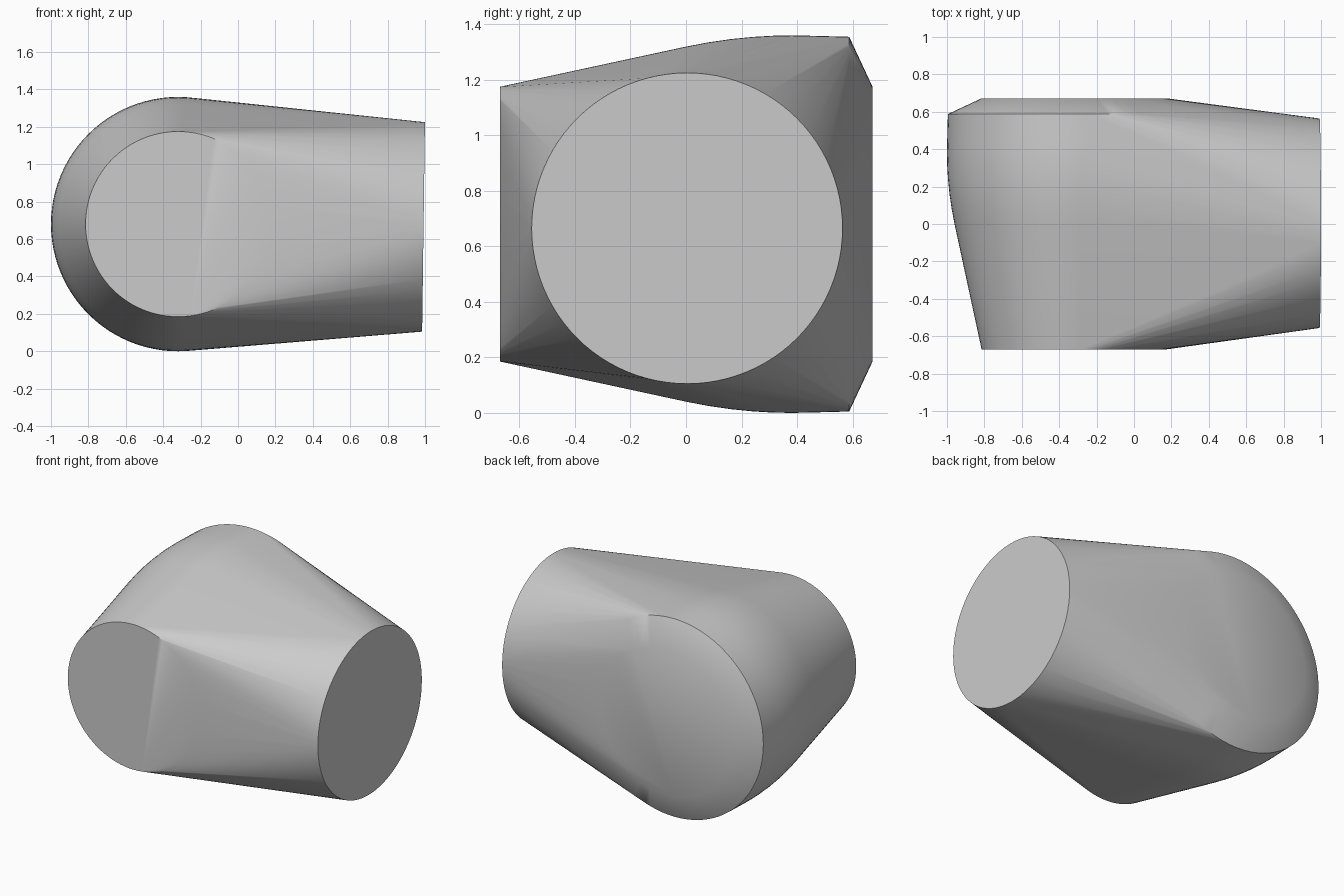
import bpy, bmesh, math
from mathutils import Vector

cube = bpy.data.objects.get("Cube")
if cube:
    bpy.data.objects.remove(cube, do_unlink=True)

SEGMENTS = 96


def ring(bm, centre, radius, u, v):
    """Add a circle of points spanned by the directions u and v."""
    for i in range(SEGMENTS):
        a = 2 * math.pi * i / SEGMENTS
        bm.verts.new(centre + radius * (u * math.cos(a) + v * math.sin(a)))


# Plain grey material
grey = bpy.data.materials.new("plain grey")
grey.use_nodes = True
colour = (0.6, 0.6, 0.6, 1)
grey.diffuse_color = colour
grey.node_tree.nodes["Principled BSDF"].inputs["Base Color"].default_value = colour

bm = bmesh.new()
X, Z = Vector((1, 0, 0)), Vector((0, 0, 1))

# Rounded barrel along y: straight taper, gentle bulge, chamfered back
bulge = [(y, 0.68 - 0.28 * (y - 0.38) ** 2) for y in (0, 0.08, 0.16, 0.24, 0.31, 0.38, 0.45)]
profile = [(-0.67, 0.495)] + bulge + [(0.588, 0.675), (0.672, 0.495)]
for y, radius in profile:
    ring(bm, Vector((-0.32, y, 0.68)), radius, X, Z)

# Slightly tilted round end on the left
tilt = Vector((0.0134, 0, 1)).normalized()
ring(bm, Vector((0.992, 0.004, 0.665)), 0.56, Vector((0, 1, 0)), tilt)

# Stretch one skin around both
hull = bmesh.ops.convex_hull(bm, input=bm.verts)
unused = {g for g in hull["geom_interior"] + hull["geom_unused"]
          if isinstance(g, bmesh.types.BMVert)}
bmesh.ops.delete(bm, geom=list(unused), context="VERTS")
bmesh.ops.recalc_face_normals(bm, faces=bm.faces)

mesh = bpy.data.meshes.new("blended_body")
bm.to_mesh(mesh)
bm.free()
mesh.materials.append(grey)
body = bpy.data.objects.new("blended_body", mesh)
bpy.context.collection.objects.link(body)

# Smooth skin with crisp rims
bpy.ops.object.select_all(action="DESELECT")
body.select_set(True)
bpy.context.view_layer.objects.active = body
bpy.ops.object.shade_smooth_by_angle(angle=math.radians(30))
